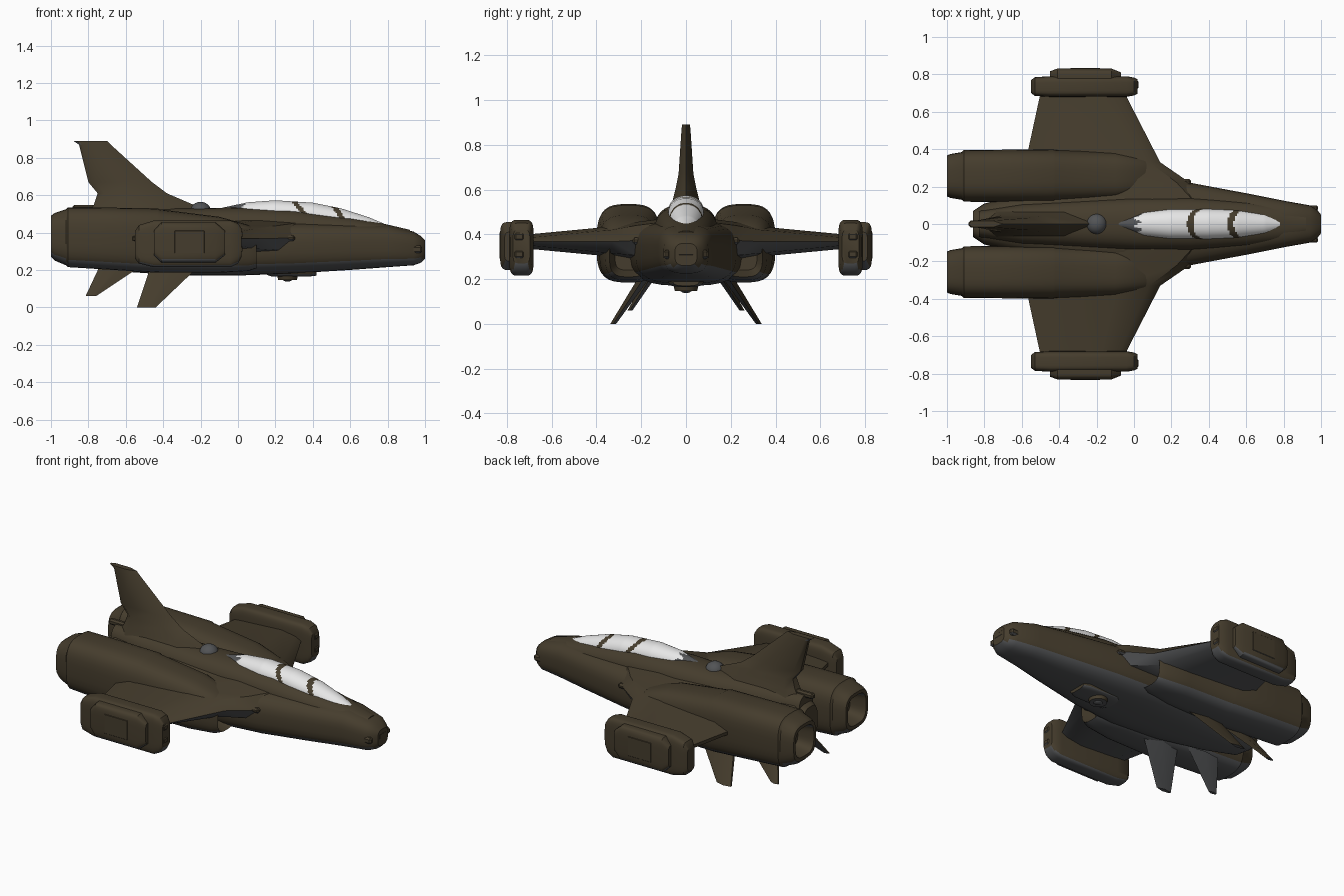
import bpy
import bmesh
from math import cos, sin, pi, copysign
from mathutils import Vector, Matrix

old_cube = bpy.data.objects.get("Cube")
if old_cube:
    bpy.data.objects.remove(old_cube)


def make_material(name, red, green, blue):
    material = bpy.data.materials.new(name)
    material.use_nodes = True
    colour = (red, green, blue, 1)
    material.diffuse_color = colour
    shader = material.node_tree.nodes["Principled BSDF"]
    shader.inputs["Base Color"].default_value = colour
    shader.inputs["Roughness"].default_value = 0.8
    return material


PAINT = [make_material("dark olive", 0.06, 0.046, 0.026),
         make_material("underside grey", 0.085, 0.088, 0.092),
         make_material("canopy white", 0.85, 0.85, 0.85)]
OLIVE, GREY, WHITE = range(len(PAINT))
parts = []


def belly_rule(face):
    """Downward faces are grey, the rest olive."""
    return GREY if face.normal.z < -0.45 else OLIVE


def finish(name, bm, rule=belly_rule):
    bmesh.ops.recalc_face_normals(bm, faces=bm.faces)
    bm.normal_update()
    for face in bm.faces:
        face.material_index = rule(face)
    mesh = bpy.data.meshes.new(name)
    bm.to_mesh(mesh)
    bm.free()
    for material in PAINT:
        mesh.materials.append(material)
    part = bpy.data.objects.new(name, mesh)
    bpy.context.collection.objects.link(part)
    parts.append(part)
    return part


def skin(name, rings, rule=belly_rule):
    """Join a series of equal rings and cap both ends."""
    bm = bmesh.new()
    loops = [[bm.verts.new(p) for p in ring] for ring in rings]
    for first, second in zip(loops, loops[1:]):
        for i in range(len(first)):
            j = (i + 1) % len(first)
            bm.faces.new((first[i], first[j], second[j], second[i]))
    bm.faces.new(loops[0])
    bm.faces.new(loops[-1])
    return finish(name, bm, rule)


def power(value, exponent):
    return copysign(abs(value) ** exponent, value)


def oval(x, half_width, low, high, y=0, squareness=2.5, sides=32):
    """Rounded-square cross-section facing along x."""
    e = 2 / squareness
    mid, half = (low + high) / 2, (high - low) / 2
    turns = [2 * pi * (i + 0.5) / sides for i in range(sides)]
    return [(x, y + half_width * power(cos(t), e), mid + half * power(sin(t), e))
            for t in turns]


def body(name, sections, y=0, squareness=2.5, sides=32, rule=belly_rule):
    return skin(name, [oval(*s, y, squareness, sides) for s in sections], rule)


def box(name, centre, size, rule=belly_rule, bevel=0.01):
    bm = bmesh.new()
    bmesh.ops.create_cube(bm, size=1)
    bmesh.ops.scale(bm, vec=size, verts=bm.verts)
    bmesh.ops.translate(bm, vec=centre, verts=bm.verts)
    bmesh.ops.bevel(bm, geom=bm.edges[:], offset=bevel, segments=1, affect='EDGES')
    return finish(name, bm, rule)


def ball(name, centre, radius, flatten, rule):
    bm = bmesh.new()
    bmesh.ops.create_uvsphere(bm, u_segments=24, v_segments=12, radius=radius)
    bmesh.ops.scale(bm, vec=(1, 1, flatten), verts=bm.verts)
    bmesh.ops.translate(bm, vec=centre, verts=bm.verts)
    return finish(name, bm, rule)


# Lower hull, from nose to tail: x, half width, bottom, top
body("hull", [
    (1.0, 0.05, 0.26, 0.36), (0.98, 0.075, 0.24, 0.38), (0.94, 0.1, 0.225, 0.405),
    (0.8, 0.125, 0.215, 0.44), (0.6, 0.165, 0.2, 0.45), (0.28, 0.225, 0.18, 0.46),
    (0, 0.25, 0.17, 0.47), (-0.3, 0.22, 0.17, 0.48), (-0.6, 0.16, 0.19, 0.49),
    (-0.8, 0.11, 0.22, 0.49), (-0.86, 0.07, 0.26, 0.46)], squareness=3)

# Raised spine under the canopy and fin
body("spine", [
    (0.92, 0.06, 0.3, 0.415), (0.77, 0.1, 0.3, 0.45), (0.6, 0.12, 0.3, 0.483),
    (0.3, 0.14, 0.3, 0.525), (0, 0.14, 0.3, 0.535), (-0.25, 0.13, 0.3, 0.53),
    (-0.6, 0.11, 0.3, 0.54), (-0.83, 0.07, 0.35, 0.53)])

# Canopy with two slanted frames and a grey rear fairing
CANOPY = [(0.78, 0.045, 0.448), (0.7, 0.062, 0.482), (0.55, 0.075, 0.53),
          (0.4, 0.08, 0.56), (0.2, 0.08, 0.573), (0.05, 0.068, 0.562),
          (-0.12, 0.02, 0.525)]


def canopy_at(x):
    for a, b in zip(CANOPY, CANOPY[1:]):
        if b[0] <= x <= a[0]:
            t = (a[0] - x) / (a[0] - b[0])
            return [p + (q - p) * t for p, q in zip(a[1:], b[1:])]
    return CANOPY[-1][1:]


def canopy_rule(face):
    c = face.calc_center_median()
    slanted = c.x - 0.9 * (canopy_at(c.x)[1] - c.z)
    if c.x < 0.02 + 0.025 * sin(c.y * 150):
        return GREY
    if abs(slanted - 0.3) < 0.016 or abs(slanted - 0.515) < 0.018:
        return OLIVE
    return WHITE


canopy_rings = []
for step in range(91):
    x = 0.78 - step * 0.01
    width, top = canopy_at(x)
    canopy_rings.append(oval(x, width, top - 0.14, top, 0, 2.1, 48))
skin("canopy", canopy_rings, canopy_rule)

ball("sensor_dome", (-0.2, 0, 0.515), 0.055, 0.9, lambda face: GREY)

# Tail fin: height, leading x, trailing x, half thickness
fin_rings = []
for z, front, back, half in [(0.47, -0.12, -0.82, 0.075), (0.55, -0.24, -0.77, 0.06),
                             (0.61, -0.38, -0.75, 0.045), (0.67, -0.46, -0.8, 0.033),
                             (0.87, -0.68, -0.85, 0.02), (0.89, -0.7, -0.88, 0.017)]:
    chord = front - back
    fin_rings.append([(front, 0, z), (front - chord * 0.3, half, z),
                      (back + chord * 0.1, half, z), (back, half * 0.4, z),
                      (back, -half * 0.4, z), (back + chord * 0.1, -half, z),
                      (front - chord * 0.3, -half, z)])
skin("tail_fin", fin_rings)
box("fin_rear_rod", (-0.81, 0, 0.53), (0.15, 0.035, 0.035))


def ventral_fin(name, side, root, tip, half):
    """Blade from root to tip, each given as front x, back x, y, z."""
    rings = []
    for (front, back, y, z), h in ((root, half), (tip, half * 0.5)):
        y *= side
        mid = (front + back) / 2
        rings.append([(front, y, z), (mid, y + h, z), (back, y + h * 0.4, z),
                      (back, y - h * 0.4, z), (mid, y - h, z)])
    skin(name, rings)


for side, label in ((1, "left"), (-1, "right")):
    # Engine nacelle with intake and nozzle sunk into the ends
    body(label + "_engine", [
        (0.02, 0.06, 0.24, 0.36), (0.1, 0.085, 0.21, 0.4), (0.06, 0.105, 0.195, 0.44),
        (-0.1, 0.13, 0.185, 0.485), (-0.42, 0.14, 0.185, 0.525),
        (-0.43, 0.143, 0.185, 0.53), (-0.75, 0.14, 0.205, 0.535),
        (-0.91, 0.138, 0.215, 0.535), (-0.92, 0.128, 0.225, 0.525),
        (-0.98, 0.118, 0.25, 0.505), (-1.0, 0.11, 0.27, 0.49),
        (-1.0, 0.09, 0.29, 0.47), (-0.9, 0.075, 0.31, 0.45)],
        y=side * 0.257, squareness=3.2)

    # Wing: y, leading x, trailing x, bottom, top
    wing_rings = []
    for y, front, back, low, high in [(0.1, 0.42, -0.58, 0.29, 0.47),
                                      (0.22, 0.3, -0.58, 0.29, 0.455),
                                      (0.33, 0.14, -0.58, 0.3, 0.435),
                                      (0.7, -0.05, -0.5, 0.335, 0.4)]:
        chord, mid = front - back, (low + high) / 2
        outline = [(front, mid), (front - chord * 0.08, high - 0.015),
                   (front - chord * 0.3, high), (back + chord * 0.15, high - 0.015),
                   (back, mid + 0.01), (back, mid - 0.01),
                   (back + chord * 0.15, low + 0.015), (front - chord * 0.3, low),
                   (front - chord * 0.08, low + 0.015)]
        wing_rings.append([(x, side * y, z) for x, z in outline])
    skin(label + "_wing", wing_rings)

    # Wing tip pod with an outer blister
    body(label + "_tip_pod", [
        (-0.55, 0.035, 0.26, 0.41), (-0.53, 0.05, 0.235, 0.44),
        (-0.45, 0.055, 0.215, 0.465), (-0.04, 0.055, 0.215, 0.465),
        (0, 0.048, 0.235, 0.45), (0.02, 0.038, 0.27, 0.42)],
        y=side * 0.735, squareness=5)
    body(label + "_pod_blister", [
        (-0.45, 0.04, 0.28, 0.41), (-0.41, 0.055, 0.24, 0.455),
        (-0.12, 0.055, 0.24, 0.455), (-0.07, 0.035, 0.28, 0.41)],
        y=side * 0.776, squareness=5)
    for height in (0.31, 0.39):
        box(label + "_pod_gun", (0.01, side * 0.745, height), (0.03, 0.05, 0.04))
    box(label + "_pod_hatch", (-0.26, side * 0.829, 0.35), (0.16, 0.008, 0.12),
        bevel=0.002)

    # Two ventral fins and a cheek sensor
    ventral_fin(label + "_front_ventral_fin", side, (-0.22, -0.47, 0.185, 0.21),
                (-0.44, -0.54, 0.325, 0), 0.026)
    ventral_fin(label + "_rear_ventral_fin", side, (-0.52, -0.74, 0.15, 0.22),
                (-0.76, -0.815, 0.25, 0.06), 0.022)
    box(label + "_cheek_sensor", (0.27, side * 0.22, 0.37), (0.07, 0.04, 0.03))
    box(label + "_nose_gun", (0.95, side * 0.085, 0.31), (0.07, 0.03, 0.04))

# Chin sensor ring, ball and bracket
body("chin_bracket", [(0.42, 0.06, 0.17, 0.25), (0.38, 0.08, 0.165, 0.25),
                      (0.18, 0.08, 0.165, 0.25), (0.14, 0.05, 0.18, 0.25)],
     squareness=4)
bm = bmesh.new()
bmesh.ops.create_cone(bm, cap_ends=True, segments=24, radius1=0.05, radius2=0.06,
                      depth=0.04, matrix=Matrix.Translation(Vector((0.265, 0, 0.167))))
finish("chin_ring", bm)
ball("chin_ball", (0.265, 0, 0.16), 0.032, 0.7, lambda face: GREY)
box("nose_slot", (0.995, 0, 0.32), (0.012, 0.07, 0.03), bevel=0.004)

# Smooth shading with sharp panel edges
bpy.ops.object.select_all(action='DESELECT')
for part in parts:
    part.select_set(True)
bpy.context.view_layer.objects.active = parts[0]
bpy.ops.object.shade_smooth_by_angle(angle=0.6)
